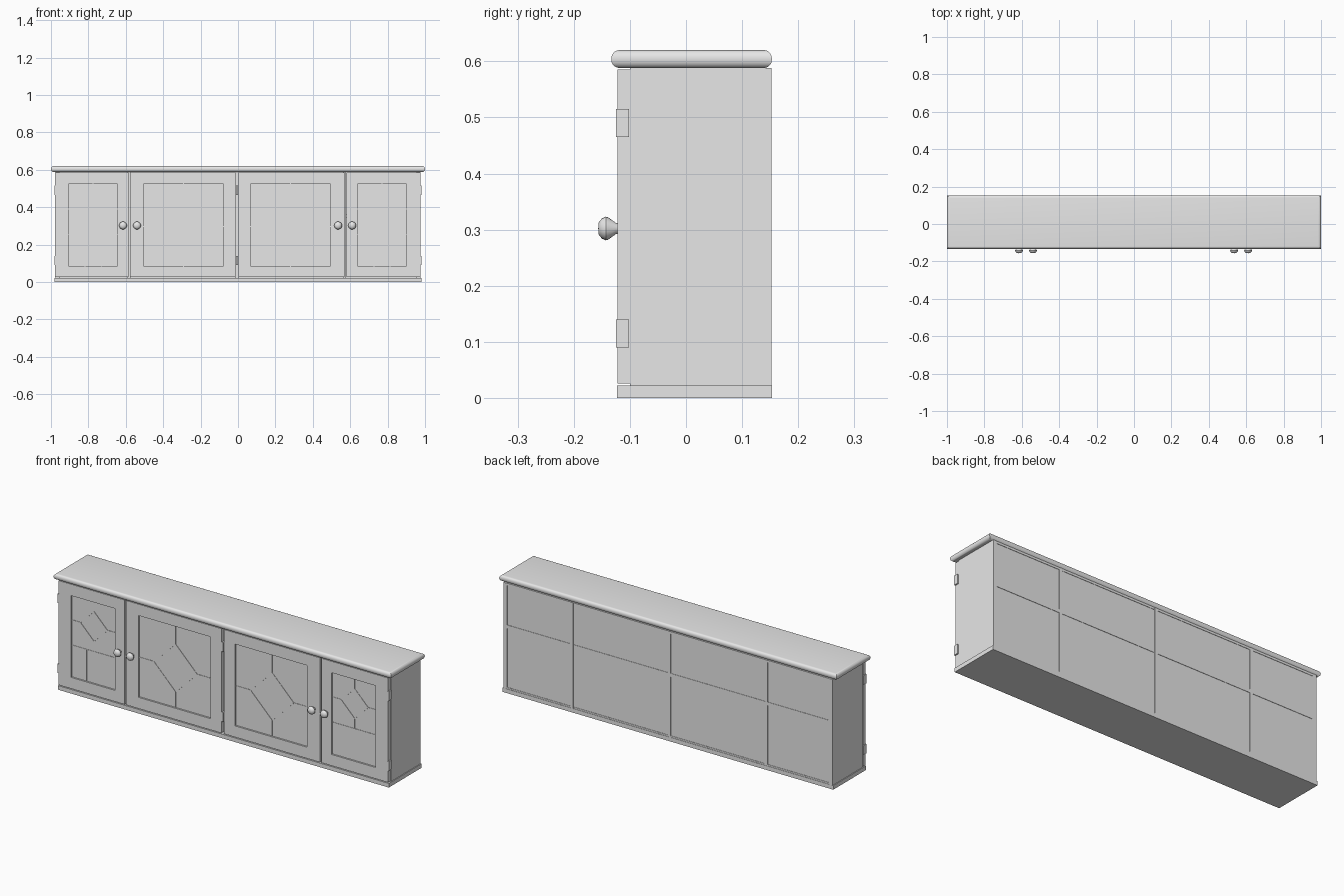
import bpy, bmesh, math
from mathutils import Matrix, Vector

cube = bpy.data.objects.get("Cube")
if cube:
    bpy.data.objects.remove(cube, do_unlink=True)

grey = bpy.data.materials.new("plain grey")
grey.use_nodes = True
grey.diffuse_color = (0.8, 0.8, 0.8, 1)
grey.node_tree.nodes["Principled BSDF"].inputs["Base Color"].default_value = (0.8, 0.8, 0.8, 1)


def finish(name, bm):
    bmesh.ops.recalc_face_normals(bm, faces=bm.faces)
    mesh = bpy.data.meshes.new(name)
    bm.to_mesh(mesh)
    bm.free()
    mesh.materials.append(grey)
    obj = bpy.data.objects.new(name, mesh)
    bpy.context.collection.objects.link(obj)
    return obj


def smooth(obj):
    bpy.ops.object.select_all(action='DESELECT')
    obj.select_set(True)
    bpy.context.view_layer.objects.active = obj
    bpy.ops.object.shade_smooth_by_angle(angle=math.radians(35))


def add_box(bm, x, y, z):
    size = Vector((x[1] - x[0], y[1] - y[0], z[1] - z[0]))
    mid = Vector((sum(x), sum(y), sum(z))) / 2
    m = Matrix.Translation(mid) @ Matrix.Diagonal(size).to_4x4()
    return bmesh.ops.create_cube(bm, size=1, matrix=m)


def box(name, x, y, z):
    bm = bmesh.new()
    add_box(bm, x, y, z)
    return finish(name, bm)


BACK, FRONT, DOOR = 0.152, -0.10, -0.122
LOW, HIGH = 0.022, 0.588

# Carcass
box("base_board", (-0.98, 0.98), (-0.123, 0.153), (0, LOW))
for side, s in (("right", -1), ("left", 1)):
    box(side + "_side", sorted((s * 0.955, s * 0.976)), (FRONT, BACK), (LOW, HIGH))
for i, x in enumerate((-0.582, -0.006, 0.57)):
    box(f"divider_{i + 1}", (x - 0.008, x + 0.008), (FRONT, BACK), (LOW, HIGH))
box("shelf", (-0.955, 0.955), (-0.09, BACK - 0.001), (0.346, 0.364))
box("back_panel", (-0.956, 0.956), (0.138, BACK - 0.003), (LOW, HIGH))
for name, z in (("back_top_rail", (HIGH - 0.012, HIGH)), ("back_bottom_rail", (LOW, LOW + 0.008))):
    box(name, (-0.956, 0.956), (0.13, BACK - 0.001), z)

# Top board with rounded edges all round
bm = bmesh.new()
add_box(bm, (-1, 1), (-0.133, 0.153), (HIGH, 0.62))
edges = [e for e in bm.edges if abs(e.verts[0].co.z - e.verts[1].co.z) < 0.001]
bmesh.ops.bevel(bm, geom=edges, offset=0.0145, segments=5, profile=0.5, affect='EDGES')
smooth(finish("top_board", bm))

PANE = DOOR + 0.009


def bar(bm, a, b, width=0.004):
    """Thin leading strip on the pane between two (x, z) points."""
    d = Vector((b[0] - a[0], 0, b[1] - a[1]))
    m = (Matrix.Translation(((a[0] + b[0]) / 2, PANE, (a[1] + b[1]) / 2))
         @ Matrix.Rotation(-math.atan2(d.z, d.x), 4, 'Y')
         @ Matrix.Diagonal((d.length, 0.004, width, 1)))
    bmesh.ops.create_cube(bm, size=1, matrix=m)


def door(name, x0, x1, p0, p1, cz, r, small):
    z0, z1, q0, q1 = 0.026, 0.585, 0.086, 0.524
    # Frame of stiles and rails
    bm = bmesh.new()
    for x, z in (((x0, p0), (z0, z1)), ((p1, x1), (z0, z1)),
                 ((p0, p1), (z0, q0)), ((p0, p1), (q1, z1))):
        add_box(bm, x, (DOOR, FRONT), z)
    finish(name + "_frame", bm)
    box(name + "_pane", (p0 - 0.002, p1 + 0.002), (PANE, FRONT - 0.004), (q0 - 0.002, q1 + 0.002))
    # Diamond leading with spokes
    bm = bmesh.new()
    cx = (p0 + p1) / 2
    tips = [(cx + r, cz), (cx, cz + r), (cx - r, cz), (cx, cz - r)]
    low = 0.255 if small else q0
    ends = [(p1, cz), (cx, q1), (p0, cz), (cx, low)]
    for i in range(4):
        bar(bm, tips[i], tips[i - 1])
        bar(bm, tips[i], ends[i])
    if small:
        bar(bm, (p0, low), (p1, low))
        for t in (1 / 3, 2 / 3):
            x = p0 + (p1 - p0) * t
            bar(bm, (x, q0), (x, low))
    finish(name + "_leading", bm)


door("right_small_door", -0.978, -0.586, -0.905, -0.645, 0.39, 0.08, True)
door("right_large_door", -0.577, -0.013, -0.505, -0.078, 0.297, 0.128, False)
door("left_large_door", 0.003, 0.57, 0.067, 0.495, 0.297, 0.128, False)
door("left_small_door", 0.579, 0.975, 0.64, 0.90, 0.39, 0.08, True)

# Hinges on the outer sides and in the middle gap
for label, x in (("right", (-0.982, -0.974)), ("left", (0.974, 0.982)), ("middle", (-0.010, 0.0))):
    for level, z in (("lower", 0.115), ("upper", 0.49)):
        box(f"{label}_{level}_hinge", x, (-0.125, -0.102), (z - 0.025, z + 0.025))

# Turned knobs
PROFILE = [(0, -0.118), (0.009, -0.118), (0.010, -0.125), (0.020, -0.139),
           (0.021, -0.143), (0.018, -0.150), (0.011, -0.1555), (0, -0.1565)]
for i, x in enumerate((-0.615, -0.54, 0.535, 0.61)):
    bm = bmesh.new()
    verts = [bm.verts.new((r, y, 0)) for r, y in PROFILE]
    geom = verts + [bm.edges.new(p) for p in zip(verts, verts[1:])]
    bmesh.ops.spin(bm, geom=geom, cent=(0, 0, 0), axis=(0, 1, 0), angle=math.tau, steps=20)
    bmesh.ops.remove_doubles(bm, verts=bm.verts, dist=0.0002)
    knob = finish(f"knob_{i + 1}", bm)
    knob.location = (x, 0, 0.302)
    smooth(knob)
